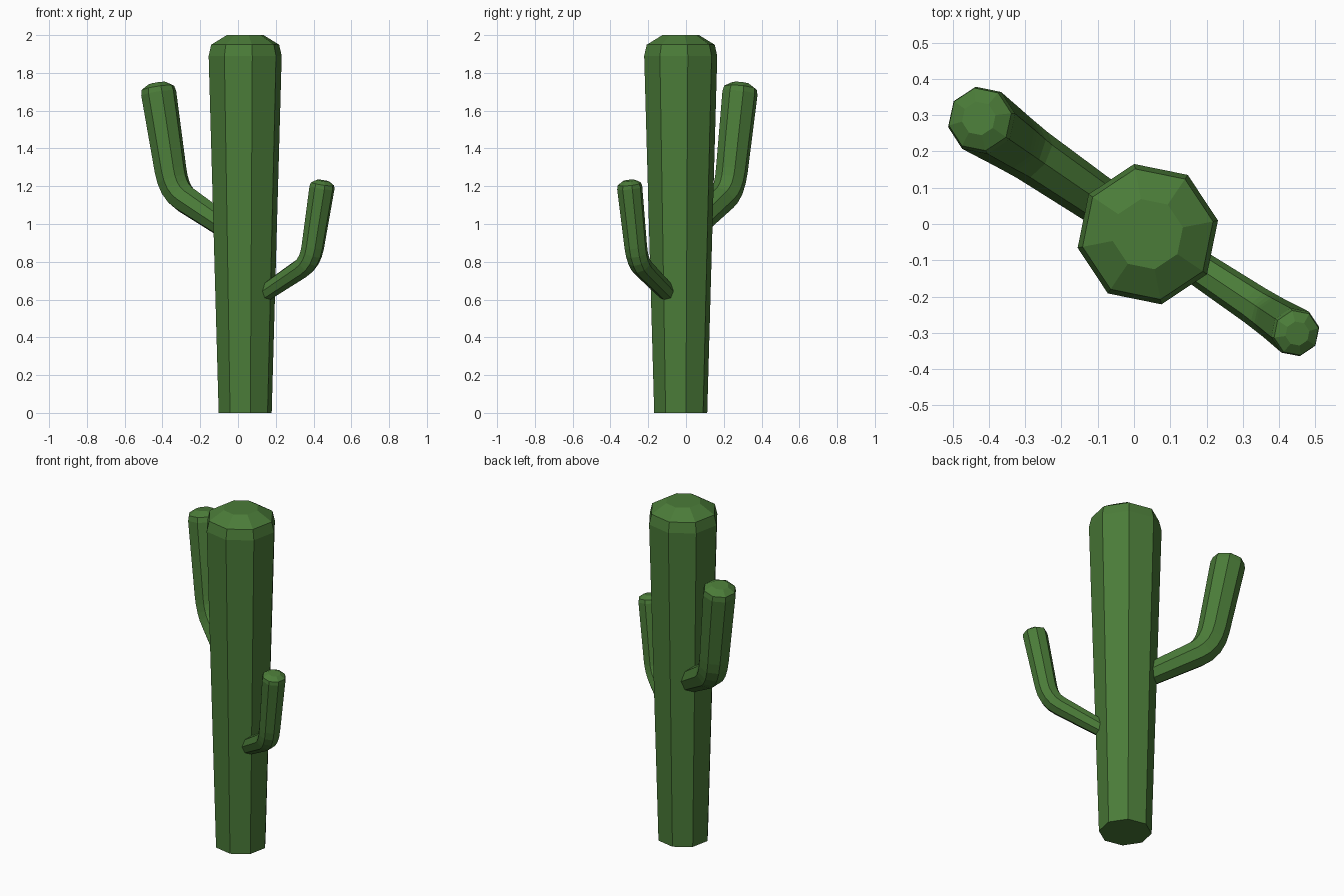
import bpy, bmesh
from math import sin, cos, radians, tau
from mathutils import Vector

if "Cube" in bpy.data.objects:
    bpy.data.objects.remove(bpy.data.objects["Cube"])

CENTRE = Vector((0.038, -0.028, 0))
SIDES = 8
UP = Vector((0, 0, 1))

green = bpy.data.materials.new("cactus_green")
green.diffuse_color = (0.07, 0.2, 0.04, 1)
green.use_nodes = True
green.node_tree.nodes["Principled BSDF"].inputs["Base Color"].default_value = green.diffuse_color


def stem(name, heading, path):
    """Octagonal tube; path holds (distance out from trunk axis, height, radius)."""
    out = Vector((cos(radians(heading)), sin(radians(heading)), 0))
    side = UP.cross(out)
    pts = [CENTRE + out * s + UP * z for s, z, r in path]
    radii = [p[2] for p in path]
    last = len(pts) - 1
    tangents = []
    for i in range(last + 1):
        a, b = pts[max(i - 1, 0)], pts[min(i + 1, last)]
        if 0 < i < last:
            t = (pts[i] - a).normalized() + (b - pts[i]).normalized()
        else:
            t = b - a
        tangents.append(t.normalized())
    # rounded tip: two shrinking rings beyond the rim
    tip, axis, r = pts[-1], tangents[-1], radii[-1]
    for width, rise in ((0.93, 0.3), (0.5, 0.56)):
        pts.append(tip + axis * r * rise)
        radii.append(r * width)
        tangents.append(axis)

    bm = bmesh.new()
    rings = []
    for p, t, r in zip(pts, tangents, radii):
        u = side.cross(t)
        rings.append([bm.verts.new(p + (u * cos(tau * k / SIDES) + side * sin(tau * k / SIDES)) * r)
                      for k in range(SIDES)])
    for a, b in zip(rings, rings[1:]):
        for k in range(SIDES):
            n = (k + 1) % SIDES
            bm.faces.new((a[k], a[n], b[n], b[k]))
    bm.faces.new(rings[0])
    bm.faces.new(rings[-1])
    bmesh.ops.recalc_face_normals(bm, faces=bm.faces[:])
    mesh = bpy.data.meshes.new(name)
    bm.to_mesh(mesh)
    bm.free()
    mesh.materials.append(green)
    obj = bpy.data.objects.new(name, mesh)
    bpy.context.collection.objects.link(obj)


def arm(name, heading, start, bend_in, corner, bend_out, tip):
    """Straight run out, rounded elbow, straight run up."""
    path = [start]
    for i in range(5):
        t = i / 4
        path.append(tuple((1 - t) ** 2 * a + 2 * t * (1 - t) * b + t * t * c
                          for a, b, c in zip(bend_in, corner, bend_out)))
    stem(name, heading, path + [tip])


# trunk
stem("trunk", 146, [(0, 0, 0.143), (0, 1.89, 0.197)])

# arms
arm("large_arm", 145.6, (0.08, 0.96, 0.064), (0.385, 1.131, 0.076),
    (0.458, 1.172, 0.083), (0.479, 1.285, 0.086), (0.555, 1.693, 0.095))
arm("small_arm", -33.6, (0.08, 0.61, 0.046), (0.355, 0.764, 0.055),
    (0.415, 0.797, 0.059), (0.43, 0.88, 0.061), (0.488, 1.192, 0.068))
